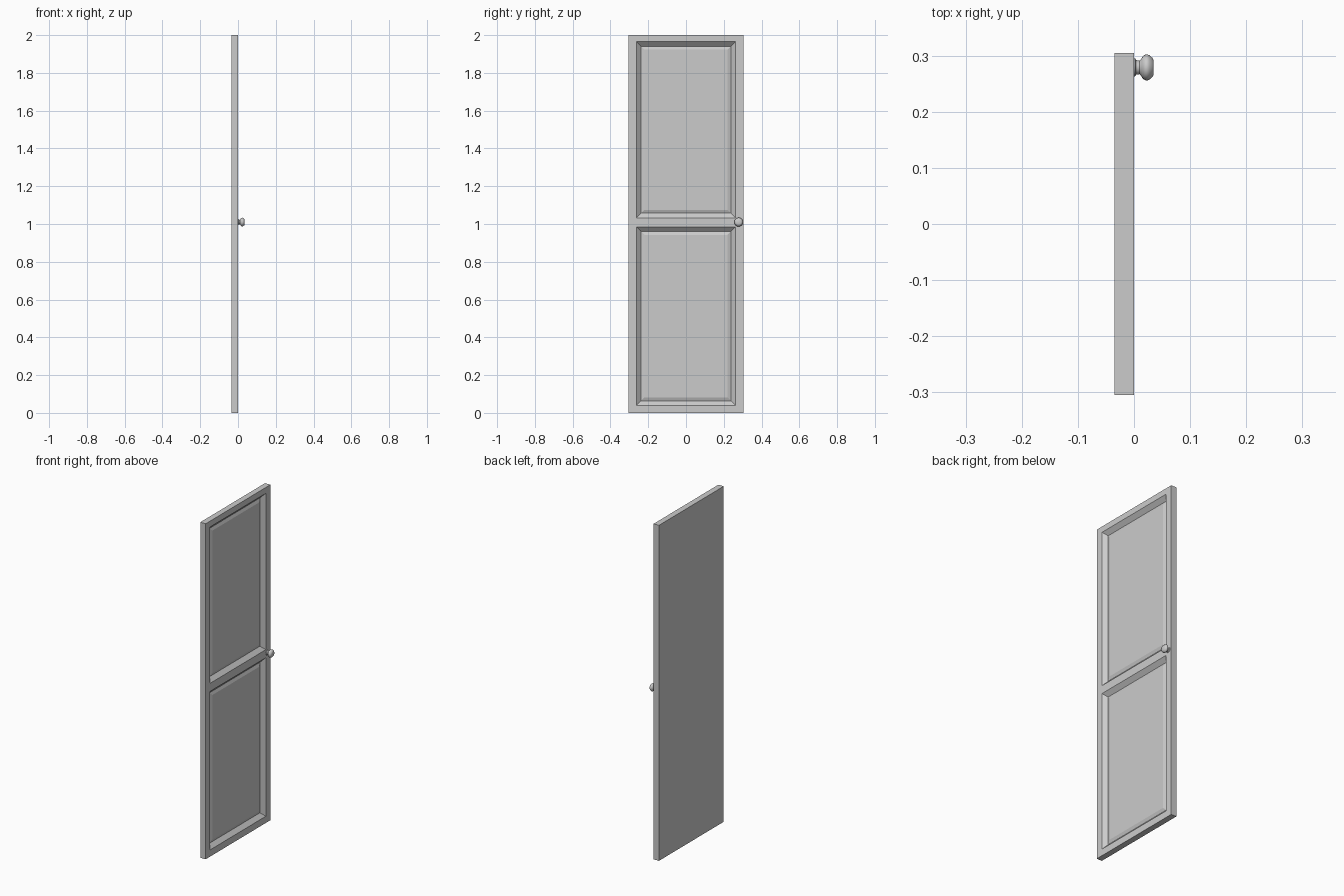
import bpy, bmesh, math
from mathutils import Matrix, Vector

cube = bpy.data.objects.get("Cube")
if cube:
    bpy.data.objects.remove(cube, do_unlink=True)

GREY = (0.6, 0.6, 0.6, 1)
paint = bpy.data.materials.new("light_grey")
paint.use_nodes = True
paint.diffuse_color = GREY
paint.node_tree.nodes["Principled BSDF"].inputs["Base Color"].default_value = GREY


def finish(bm, name):
    bmesh.ops.recalc_face_normals(bm, faces=bm.faces[:])
    mesh = bpy.data.meshes.new(name)
    bm.to_mesh(mesh)
    bm.free()
    obj = bpy.data.objects.new(name, mesh)
    mesh.materials.append(paint)
    bpy.context.collection.objects.link(obj)
    return obj


# Door slab, with its front on x = 0
THICK, WIDTH, HEIGHT = 0.035, 0.61, 2.0
bm = bmesh.new()
bmesh.ops.create_cube(bm, size=1, matrix=Matrix.Translation((-THICK / 2, 0, HEIGHT / 2))
                      @ Matrix.Diagonal((THICK, WIDTH, HEIGHT, 1)))

# Cut lines of the stiles and rails
STILE = 0.262
openings = [(0.04, 0.985), (1.033, 1.965)]
cuts = [((0, y, 0), (0, 1, 0)) for y in (-STILE, STILE)]
cuts += [((0, 0, z), (0, 0, 1)) for pair in openings for z in pair]
for co, normal in cuts:
    bmesh.ops.bisect_plane(bm, geom=bm.verts[:] + bm.edges[:] + bm.faces[:],
                           plane_co=co, plane_no=normal)

# Sunken moulding, then the raised field of each panel
bm.normal_update()
panels = []
for f in bm.faces:
    c = f.calc_center_median()
    if f.normal.x > 0.9 and abs(c.y) < STILE and any(a < c.z < b for a, b in openings):
        panels.append(f)
for thickness, depth in ((0.034, -0.022), (0.026, 0.007)):
    bmesh.ops.inset_individual(bm, faces=panels, thickness=thickness, depth=depth)
finish(bm, "panelled_door")

# Turned knob: distance from the door, radius
profile = [(-0.002, 0.016), (0.002, 0.016), (0.004, 0.013), (0.010, 0.012), (0.013, 0.015),
           (0.015, 0.019), (0.019, 0.0225), (0.023, 0.0235), (0.027, 0.022),
           (0.033, 0.017), (0.035, 0.013), (0.035, 0)]
bm = bmesh.new()
verts = [bm.verts.new((x, r, 0)) for x, r in profile]
edges = [bm.edges.new(pair) for pair in zip(verts, verts[1:])]
bmesh.ops.spin(bm, geom=verts + edges, cent=(0, 0, 0), axis=(1, 0, 0),
               angle=math.tau, steps=24, use_duplicate=False)
bmesh.ops.remove_doubles(bm, verts=bm.verts[:], dist=0.0001)
bmesh.ops.translate(bm, verts=bm.verts[:], vec=Vector((0, 0.279, 1.01)))
knob = finish(bm, "door_knob")
bpy.ops.object.select_all(action='DESELECT')
knob.select_set(True)
bpy.context.view_layer.objects.active = knob
bpy.ops.object.shade_smooth_by_angle(angle=math.radians(40))
